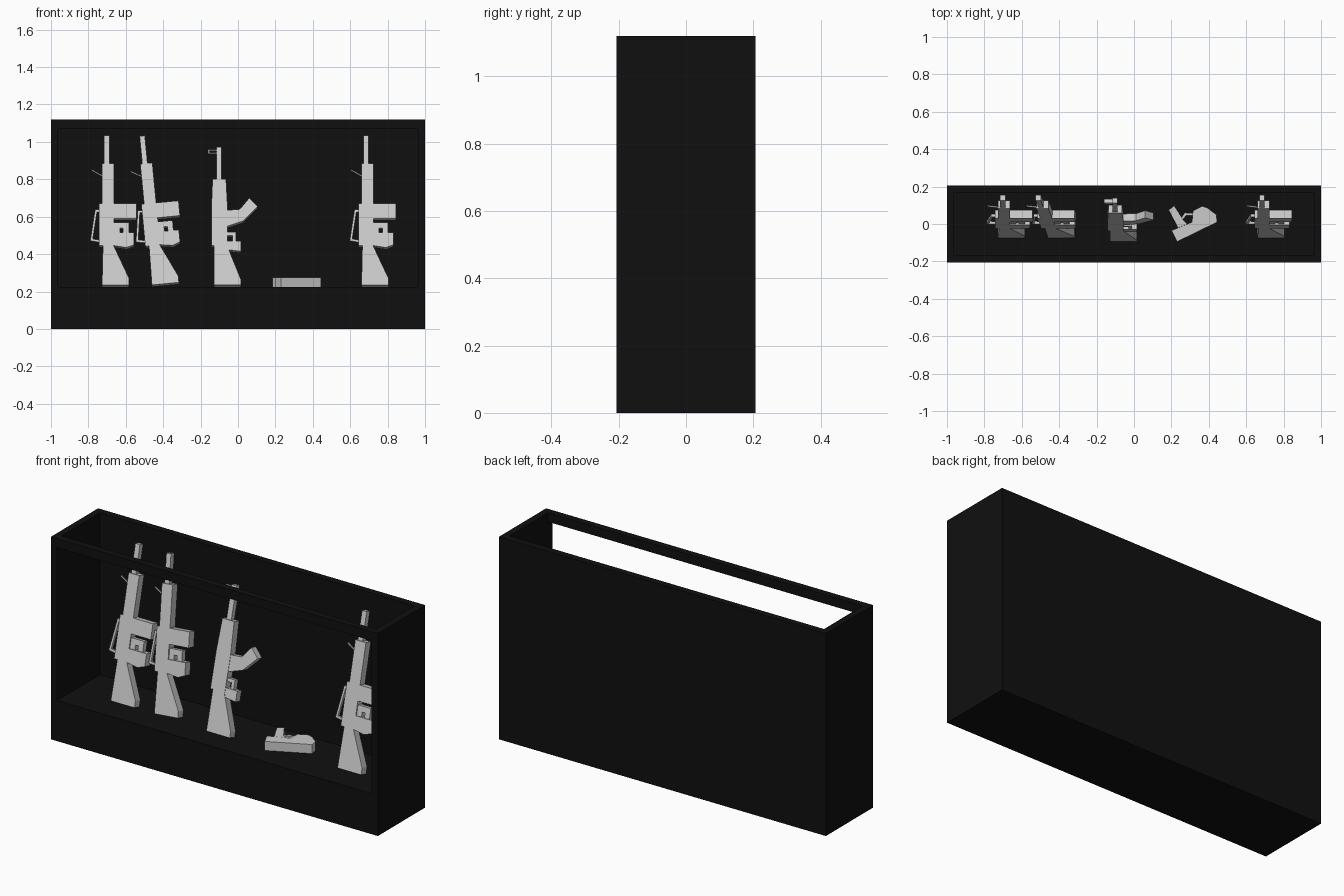
import bpy, bmesh
from math import radians, cos
from mathutils import Matrix, Vector

cube = bpy.data.objects.get("Cube")
if cube:
    bpy.data.objects.remove(cube)


def material(name, value):
    m = bpy.data.materials.new(name)
    m.use_nodes = True
    colour = (value, value, value, 1)
    m.diffuse_color = colour
    m.node_tree.nodes["Principled BSDF"].inputs["Base Color"].default_value = colour
    return m


BLACK = material("black_paint", 0.005)
GREY = material("light_grey", 0.6)


def add_object(name, bm, mat, matrix):
    bmesh.ops.recalc_face_normals(bm, faces=bm.faces)
    bm.transform(matrix)
    mesh = bpy.data.meshes.new(name)
    bm.to_mesh(mesh)
    bm.free()
    mesh.materials.append(mat)
    bpy.context.collection.objects.link(bpy.data.objects.new(name, mesh))


def extrude_profile(bm, points, depth):
    # Flat outline in x and z, given thickness along y
    face = bm.faces.new([bm.verts.new((x, -depth / 2, z)) for x, z in points])
    new = bmesh.ops.extrude_face_region(bm, geom=[face])["geom"]
    verts = [v for v in new if isinstance(v, bmesh.types.BMVert)]
    bmesh.ops.translate(bm, verts=verts, vec=(0, depth, 0))


def plate(name, points, depth, matrix):
    bm = bmesh.new()
    extrude_profile(bm, points, depth)
    add_object(name, bm, GREY, matrix)


def block(name, x0, x1, z0, z1, depth, matrix):
    plate(name, [(x0, z0), (x1, z0), (x1, z1), (x0, z1)], depth, matrix)


def bars(name, path, width, depth, matrix):
    # Chain of straight bars along a path
    bm = bmesh.new()
    for a, b in zip(path, path[1:]):
        a, b = Vector(a), Vector(b)
        along = (b - a).normalized() * width / 2
        side = Vector((-along.y, along.x))
        a, b = a - along, b + along
        extrude_profile(bm, [a + side, a - side, b - side, b + side], depth)
    add_object(name, bm, GREY, matrix)


def box(name, x0, x1, y0, y1, z0, z1):
    bm = bmesh.new()
    bmesh.ops.create_cube(bm, size=1)
    size = Matrix.Diagonal((x1 - x0, y1 - y0, z1 - z0, 1))
    centre = Matrix.Translation(((x0 + x1) / 2, (y0 + y1) / 2, (z0 + z1) / 2))
    add_object(name, bm, BLACK, centre @ size)


def leaning(x, y, lean, tilt=0):
    # Stands on the shelf, leaning against the back panel
    return (Matrix.Translation((x, y, 0.23)) @ Matrix.Rotation(radians(tilt), 4, "Y")
            @ Matrix.Rotation(radians(-lean), 4, "X")
            @ Matrix.Diagonal((1, 1, 1 / cos(radians(lean)), 1)))


# Display cabinet: open top, front window
W, D, H, SHELF, T = 1.0, 0.206, 1.12, 0.225, 0.038
box("cabinet_base", -W, W, -D, D, 0, SHELF)
box("cabinet_back", -W + T, W - T, D - T, D, SHELF, H)
box("cabinet_top_rail", -W + T, W - T, -D, -D + T, H - 0.05, H)
box("cabinet_right_side", -W, -W + T, -D, D, SHELF, H)
box("cabinet_left_side", W - T, W, -D, D, SHELF, H)


def rifle(tag, m):
    plate(tag + "_stock", [(0, 0), (0.145, 0), (0.145, 0.035), (0.06, 0.215), (0.005, 0.215)], 0.045, m)
    block(tag + "_receiver", -0.015, 0.065, 0.21, 0.435, 0.045, m)
    block(tag + "_handguard", 0, 0.065, 0.435, 0.65, 0.045, m)
    block(tag + "_barrel", 0.011, 0.039, 0.65, 0.8, 0.03, m)
    block(tag + "_magazine", 0.065, 0.185, 0.355, 0.435, 0.045, m)
    plate(tag + "_grip", [(0.065, 0.21), (0.13, 0.2), (0.172, 0.215), (0.172, 0.28), (0.065, 0.28)], 0.045, m)
    # Trigger guard around a small opening
    bars(tag + "_trigger_guard", [(0.08, 0.28), (0.08, 0.32), (0.128, 0.32), (0.128, 0.28)], 0.03, 0.03, m)
    bars(tag + "_carry_handle", [(-0.015, 0.4), (-0.032, 0.4), (-0.056, 0.245), (-0.015, 0.238)], 0.012, 0.015, m)
    bars(tag + "_front_sight", [(-0.052, 0.617), (0, 0.588)], 0.006, 0.008, m)


rifle("right_rifle", leaning(-0.727, -0.052, 13.5))
rifle("tilted_rifle", leaning(-0.46, -0.052, 13.5, -5.5))
rifle("left_rifle", leaning(0.66, -0.052, 13.5))

# Rifle with the curved magazine
m = leaning(-0.128, -0.072, 15)
plate("carbine_stock", [(0, 0), (0.143, 0), (0.143, 0.03), (0.07, 0.21), (0, 0.21)], 0.045, m)
block("carbine_receiver", -0.015, 0.073, 0.21, 0.4, 0.045, m)
plate("carbine_handguard", [(-0.015, 0.4), (0.073, 0.4), (0.064, 0.565), (-0.008, 0.565)], 0.045, m)
block("carbine_barrel", 0.012, 0.041, 0.565, 0.738, 0.03, m)
bars("carbine_front_sight", [(0.012, 0.708), (-0.028, 0.708), (-0.028, 0.724), (0.012, 0.724)], 0.007, 0.02, m)
plate("carbine_magazine", [(0.073, 0.4), (0.138, 0.405), (0.188, 0.465), (0.233, 0.42),
                           (0.155, 0.342), (0.073, 0.315)], 0.04, m)
plate("carbine_grip", [(0.06, 0.19), (0.143, 0.18), (0.143, 0.235), (0.06, 0.235)], 0.04, m)
bars("carbine_trigger_guard", [(0.073, 0.275), (0.108, 0.275), (0.108, 0.235)], 0.018, 0.03, m)

# Pistol lying flat on the shelf
flat = Matrix.Translation((0, 0, SHELF + 0.025)) @ Matrix.Rotation(radians(90), 4, "X")
flat = flat @ Matrix.Diagonal((1, 1, -1, 1))
flat = Matrix.Translation((0, 0, SHELF + 0.025)) @ Matrix.Rotation(radians(-90), 4, "X") @ Matrix.Diagonal((1, 1, -1, 1))
plate("pistol_slide", [(0.23, 0.095), (0.445, -0.01), (0.44, -0.05), (0.42, -0.065), (0.31, -0.01),
                       (0.2, 0.035)], 0.05, flat)
plate("pistol_grip", [(0.235, 0.02), (0.285, 0.0), (0.265, -0.02), (0.215, -0.098), (0.185, -0.075)], 0.05, flat)
plate("pistol_front_block", [(0.31, -0.01), (0.42, -0.065), (0.395, -0.085), (0.365, -0.095),
                             (0.315, -0.07)], 0.05, flat)
bars("pistol_trigger_guard", [(0.262, -0.035), (0.275, -0.053), (0.315, -0.053)], 0.014, 0.03, flat)
